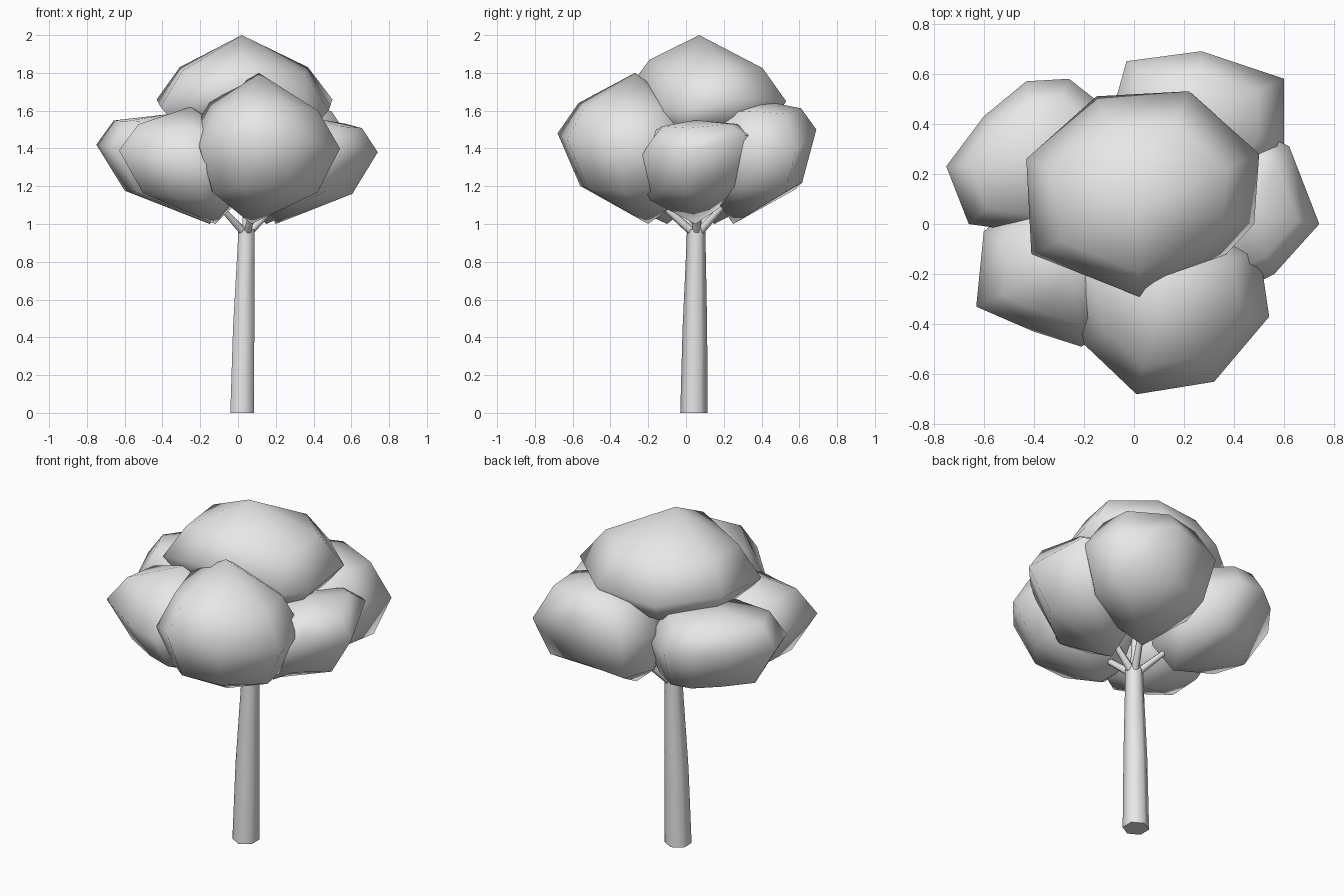
import bpy, bmesh, math
from mathutils import Vector as V

if "Cube" in bpy.data.objects:
    bpy.data.objects.remove(bpy.data.objects["Cube"])

grey = bpy.data.materials.new("pale grey")
grey.diffuse_color = (0.8, 0.8, 0.8, 1)
grey.use_nodes = True
grey.node_tree.nodes["Principled BSDF"].inputs["Base Color"].default_value = grey.diffuse_color


def loft(name, rings, start, end, angle):
    """Skin equal-sized rings (bottom to top) and close each end with a fan to a point."""
    bm = bmesh.new()
    loops = [[bm.verts.new(p) for p in r] for r in rings]
    n = len(loops[0])
    a, b = bm.verts.new(start), bm.verts.new(end)
    for i in range(n):
        j = (i + 1) % n
        bm.faces.new((a, loops[0][j], loops[0][i]))
        bm.faces.new((b, loops[-1][i], loops[-1][j]))
        for lo, hi in zip(loops, loops[1:]):
            bm.faces.new((lo[i], lo[j], hi[j], hi[i]))
    bmesh.ops.recalc_face_normals(bm, faces=bm.faces)
    me = bpy.data.meshes.new(name)
    bm.to_mesh(me)
    bm.free()
    ob = bpy.data.objects.new(name, me)
    bpy.context.collection.objects.link(ob)
    me.materials.append(grey)
    bpy.ops.object.select_all(action='DESELECT')
    ob.select_set(True)
    bpy.context.view_layer.objects.active = ob
    bpy.ops.object.shade_smooth_by_angle(angle=math.radians(angle))


def clump(name, top, base, belt, up=(0.73, 0.5), down=(0.75, 0.58)):
    """Leaf clump: belt of widest points, narrower rings towards top and base points."""
    def ring(tip, ratio, height):
        return [(tip[0] + (x - tip[0]) * ratio, tip[1] + (y - tip[1]) * ratio,
                 z + (tip[2] - z) * height) for x, y, z in belt]
    loft(name, [ring(base, *down), belt, ring(top, *up)], base, top, 80)


def tube(name, path, sides):
    """Tapering tube through (centre, radius) stations."""
    axis = (V(path[-1][0]) - V(path[0][0])).normalized()
    if axis.z > 0.95:
        axis = V((0, 0, 1))
    u = axis.cross(V((0, 1, 0))).normalized()
    w = axis.cross(u)
    turn = [2 * math.pi * (k + 0.5) / sides for k in range(sides)]
    rings = [[V(c) + (u * math.cos(t) + w * math.sin(t)) * r for t in turn] for c, r in path]
    loft(name, rings, path[0][0], path[-1][0], 65)


# Leaf clumps
clump("crown_top", (.02, .07, 2.0), (.03, .1, 1.4),
      [(-.43, .26, 1.66), (-.41, -.12, 1.62), (.02, -.29, 1.74), (.36, -.13, 1.6),
       (.48, 0, 1.6), (.5, .28, 1.66), (.22, .53, 1.65), (-.15, .51, 1.62)])
clump("crown_front", (.11, -.27, 1.8), (.07, -.2, 1.0),
      [(.01, -.68, 1.48), (.32, -.63, 1.45), (.54, -.37, 1.4), (.5, -.1, 1.42),
       (.2, .1, 1.4), (-.1, .02, 1.4), (-.25, -.2, 1.48), (-.2, -.48, 1.4)])
clump("crown_front_left", (-.25, -.15, 1.62), (-.12, -.1, 1.0),
      [(-.63, -.33, 1.39), (-.4, -.43, 1.33), (-.21, -.49, 1.32), (0, -.35, 1.3),
       (.05, 0, 1.3), (-.2, .15, 1.35), (-.45, .1, 1.35), (-.6, -.03, 1.37)], (.73, .6))
clump("crown_back_left", (-.38, .25, 1.58), (-.15, .15, 1.0),
      [(-.75, .23, 1.42), (-.66, 0, 1.4), (-.3, -.05, 1.35), (0, .1, 1.3),
       (-.03, .4, 1.35), (-.26, .58, 1.4), (-.43, .57, 1.42), (-.6, .43, 1.43)], (.75, .8))
clump("crown_back_right", (.25, .42, 1.65), (.15, .25, 1.0),
      [(.27, .69, 1.5), (-.03, .65, 1.42), (-.1, .4, 1.4), (.05, .1, 1.4),
       (.4, .1, 1.4), (.6, .3, 1.44), (.6, .58, 1.38)], (.7, .75), (.83, .56))
clump("crown_right", (.46, .05, 1.55), (.2, .05, 1.0),
      [(.74, 0, 1.38), (.62, .31, 1.47), (.52, .36, 1.47), (.2, .3, 1.3),
       (.1, 0, 1.3), (.2, -.25, 1.3), (.42, -.27, 1.3), (.56, -.2, 1.42)], (.7, .75))

# Trunk
fork = (.045, .055, .94)
tube("trunk", [((.022, .042, 0), .0725), ((.03, .047, .45), .065), ((.042, .053, .88), .051),
               ((.044, .054, .97), .049)], 6)

# Branches reaching into the clumps
tips = {"front": (.09, -.15, 1.12), "front_left": (-.1, -.06, 1.1), "back_left": (-.1, .15, 1.1),
        "back_right": (.13, .22, 1.12), "right": (.2, .06, 1.1), "top": (.04, .08, 1.5)}
for where, tip in tips.items():
    tube("branch_" + where, [(fork, .024), (tip, .016)], 6)
